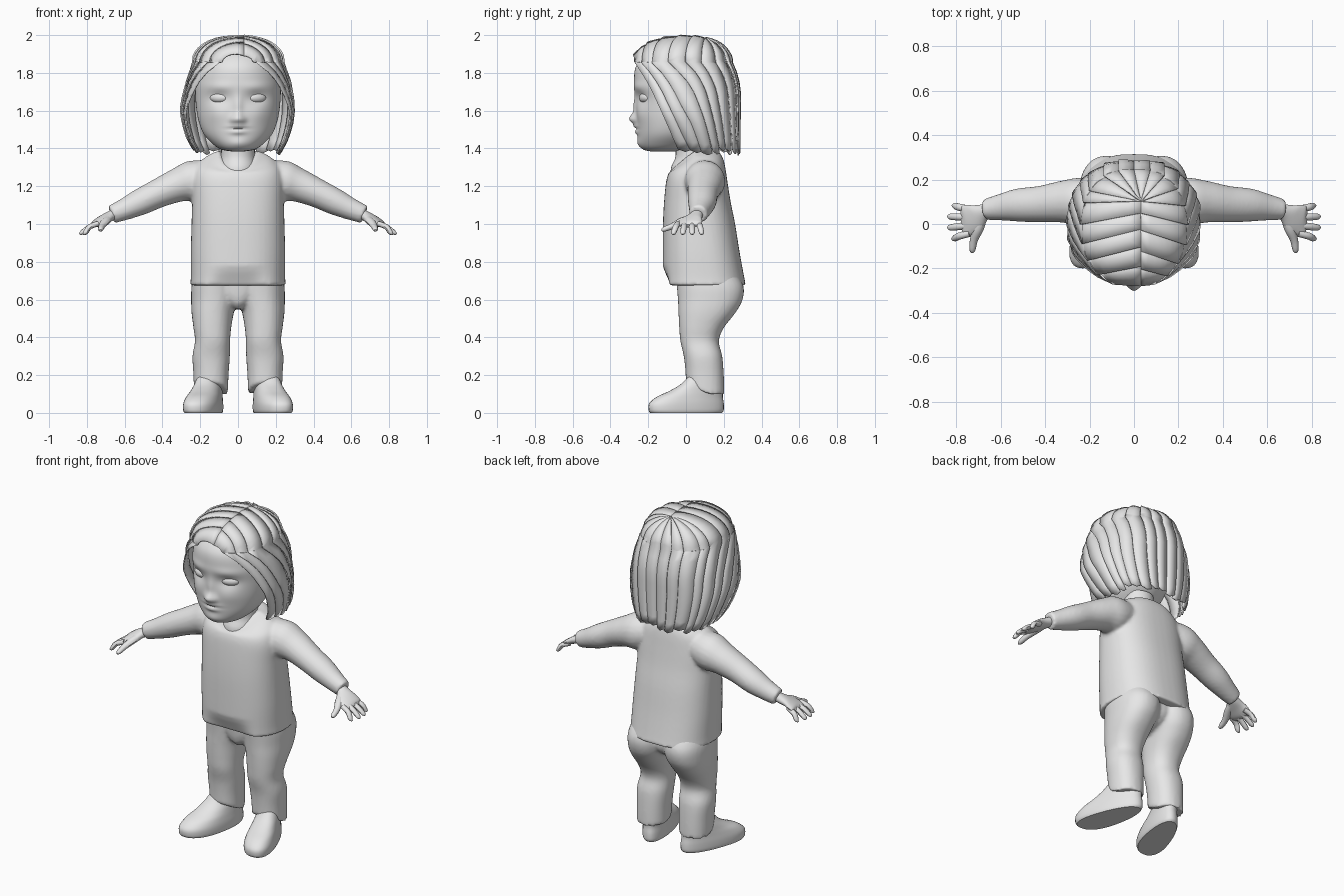
import bpy, bmesh, math, random
from mathutils import Vector

random.seed(4)
cube = bpy.data.objects.get("Cube")
if cube:
    bpy.data.objects.remove(cube)

GREY = (0.8, 0.8, 0.8, 1)
clay = bpy.data.materials.new("clay_grey")
clay.use_nodes = True
clay.diffuse_color = GREY
clay.node_tree.nodes["Principled BSDF"].inputs["Base Color"].default_value = GREY


def finish(name, bm, angle=40, recalc=True):
    if recalc:
        bmesh.ops.recalc_face_normals(bm, faces=bm.faces)
    mesh = bpy.data.meshes.new(name)
    bm.to_mesh(mesh)
    bm.free()
    mesh.materials.append(clay)
    ob = bpy.data.objects.new(name, mesh)
    bpy.context.collection.objects.link(ob)
    bpy.ops.object.select_all(action='DESELECT')
    ob.select_set(True)
    bpy.context.view_layer.objects.active = ob
    bpy.ops.object.shade_smooth_by_angle(angle=math.radians(angle))
    return ob


def finish_blended(name, parts):
    """Fuse overlapping closed parts into one soft cloth surface."""
    whole = parts[0]
    for part in parts[1:]:
        mesh = bpy.data.meshes.new("part")
        part.to_mesh(mesh)
        part.free()
        whole.from_mesh(mesh)
        bpy.data.meshes.remove(mesh)
    ob = finish(name, whole)
    fuse = ob.modifiers.new("fuse", 'REMESH')
    fuse.mode = 'VOXEL'
    fuse.voxel_size = .01
    fuse.use_smooth_shade = True
    soften = ob.modifiers.new("soften", 'SMOOTH')
    soften.factor = .5
    soften.iterations = 5


def densify(rows, steps):
    """Smooth curve through rows of numbers."""
    out = []
    n = len(rows)
    for i in range(n - 1):
        a, b, c, d = rows[max(i - 1, 0)], rows[i], rows[i + 1], rows[min(i + 2, n - 1)]
        for k in range(steps):
            t = k / steps
            out.append([q + t * (r - p) / 2 + t * t * (p - 2.5 * q + 2 * r - e / 2)
                        + t ** 3 * (1.5 * (q - r) + (e - p) / 2)
                        for p, q, r, e in zip(a, b, c, d)])
    return out + [list(rows[-1])]


def interp(table, x):
    for (a, fa), (b, fb) in zip(table, table[1:]):
        if x <= b:
            return fa + (fb - fa) * max(0, (x - a) / (b - a))
    return table[-1][1]


def skin(rings):
    """Join rings of points and cap both ends."""
    bm = bmesh.new()
    loops = [[bm.verts.new(p) for p in ring] for ring in rings]
    n = len(loops[0])
    for a, b in zip(loops, loops[1:]):
        for i in range(n):
            bm.faces.new((a[i], a[(i + 1) % n], b[(i + 1) % n], b[i]))
    bm.faces.new(loops[0])
    bm.faces.new(loops[-1])
    return bm


def spow(v, e):
    return math.copysign(abs(v) ** e, v)


def loft(rows, side=1, segs=32, steps=4, power=2.0):
    """Rows: z, centre x, half width, front y, back y, drop of the front."""
    rings = []
    for z, cx, rx, yf, yb, drop in densify(rows, steps):
        ring = []
        for i in range(segs):
            a = math.tau * i / segs
            c, s = spow(math.cos(a), 2 / power), spow(math.sin(a), 2 / power)
            ring.append((side * (cx + rx * c), (yf + yb) / 2 + (yb - yf) / 2 * s,
                         z + drop * min(s, 0)))
        rings.append(ring)
    return skin(rings)


def tube(rows, side=1, segs=20, steps=4):
    """Rows: x, y, z, half width, half height."""
    pts = densify(rows, steps)
    rings = []
    for i, (x, y, z, rw, rh) in enumerate(pts):
        t = Vector(pts[min(i + 1, len(pts) - 1)][:3]) - Vector(pts[max(i - 1, 0)][:3])
        w = t.cross(Vector((0, 0, 1))).normalized()
        h = w.cross(t).normalized()
        ring = []
        for k in range(segs):
            a = math.tau * k / segs
            p = Vector((x, y, z)) + w * rw * math.cos(a) + h * rh * math.sin(a)
            ring.append((side * p.x, p.y, p.z))
        rings.append(ring)
    return skin(rings)


# Shirt body, tucked in at the front of the hem
body = loft([
    (.675, 0, .253, -.122, .318, 0), (.72, 0, .25, -.122, .308, 0), (.85, 0, .25, -.123, .284, 0),
    (1.0, 0, .246, -.122, .26, 0), (1.12, 0, .243, -.116, .236, 0), (1.22, 0, .243, -.106, .22, 0),
    (1.3, 0, .225, -.096, .208, .04), (1.345, 0, .185, -.088, .197, .07),
    (1.375, 0, .135, -.082, .18, .1), (1.388, 0, .1, -.076, .16, .1)], segs=48, power=2.45)
for v in body.verts:
    if v.co.y < 0:
        v.co.y += .04 * math.exp(-(v.co.x / .13) ** 4) * max(0, min(1, (.77 - v.co.z) / .09))
finish("neck", loft([
    (1.24, 0, .1, -.08, .14, 0), (1.3, 0, .1, -.079, .14, 0),
    (1.36, 0, .09, -.055, .13, 0), (1.46, 0, .088, -.06, .12, 0)]))

# Head, with the face raised and sunk by soft bumps
head = loft([
    (1.385, 0, .04, -.19, -.05, 0), (1.395, 0, .09, -.225, 0, 0), (1.425, 0, .135, -.248, .06, 0),
    (1.48, 0, .183, -.257, .12, 0), (1.56, 0, .212, -.262, .17, 0), (1.66, 0, .225, -.266, .2, 0),
    (1.75, 0, .224, -.275, .2, 0), (1.84, 0, .2, -.262, .18, 0), (1.91, 0, .14, -.19, .13, 0),
    (1.94, 0, .05, -.07, .05, 0)], segs=128, steps=9, power=2.05)
bumps = [(0, 1.556, .03, .028, .033), (0, 1.62, .022, .06, .014), (0, 1.517, .045, .012, .012),
         (0, 1.487, .04, .013, .012), (0, 1.503, .055, .005, -.005), (0, 1.425, .05, .028, .008)]
for s in (-1, 1):
    bumps += [(s * .028, 1.55, .018, .018, .009), (s * .1, 1.665, .055, .035, -.016),
              (s * .11, 1.58, .06, .05, .008), (s * .1, 1.725, .07, .025, .006)]
for v in head.verts:
    if v.co.y < -.08:
        x, z = v.co.x, v.co.z
        v.co.y -= sum(amp * math.exp(-((x - bx) / sx) ** 2 - ((z - bz) / sz) ** 2)
                      for bx, bz, sx, sz, amp in bumps)
finish("head", head, 60)

sleeves, trousers = [], []
for side, label in ((1, "left"), (-1, "right")):
    # Eye
    eye = bmesh.new()
    bmesh.ops.create_uvsphere(eye, u_segments=24, v_segments=12, radius=1)
    turn = side * .42
    for v in eye.verts:
        x, y = v.co.x * .052, v.co.y * .026
        v.co = (side * .1 + x * math.cos(turn) - y * math.sin(turn),
                -.217 + x * math.sin(turn) + y * math.cos(turn), 1.668 + v.co.z * .027)
    finish(label + "_eye", eye)

    # Sleeve
    sleeves.append(tube([
        (.13, .09, 1.255, .09, .085), (.24, .1, 1.228, .108, .108), (.32, .1, 1.205, .095, .09),
        (.42, .09, 1.163, .082, .077), (.52, .085, 1.115, .075, .07),
        (.6, .075, 1.078, .06, .058), (.67, .065, 1.05, .047, .049)], side))

    # Palm, fingers and thumb
    finish(label + "_palm", tube([
        (.62, .065, 1.07, .03, .03), (.67, .055, 1.045, .035, .027), (.715, .03, 1.022, .062, .023),
        (.755, .015, 1.0, .07, .018), (.775, .012, .99, .055, .008)], side))
    for i in range(4):
        y = .068 - i * .037
        tip = .082 - i * .049
        reach = (.818, .838, .838, .82)[i]
        finish(label + "_finger", tube([
            (.74, y, 1.003, .015, .014), (.785, (y + tip) / 2, .985, .016, .014),
            (reach - .012, tip, .955, .014, .012), (reach, tip, .945, .005, .004)], side, 10, 3))
    finish(label + "_thumb", tube([
        (.675, .04, 1.035, .018, .018), (.7, -.02, 1.015, .024, .02), (.72, -.07, .99, .018, .016),
        (.727, -.115, .972, .014, .013), (.728, -.13, .967, .005, .005)], side, 10, 3))

    # Trouser leg, its hem raised at the front
    trousers.append(loft([
        (.1, .143, .09, 0, .203, -.06), (.2, .143, .093, -.004, .2, -.03),
        (.3, .142, .099, -.012, .192, 0), (.38, .135, .093, -.03, .174, 0),
        (.45, .136, .1, -.036, .2, 0), (.53, .134, .112, -.04, .262, 0),
        (.6, .126, .122, -.043, .3, 0), (.68, .12, .125, -.05, .302, 0),
        (.78, .11, .11, -.06, .24, 0)], side, power=2.25))

    # Shoe, widened and turned out toward the toe
    shoe = loft([
        (0, 0, .08, -.19, .19, 0), (.015, 0, .085, -.198, .2, 0), (.05, 0, .085, -.195, .2, 0),
        (.085, 0, .08, -.155, .195, 0), (.115, 0, .075, -.09, .195, 0),
        (.15, 0, .07, -.03, .19, 0), (.19, 0, .06, .01, .18, 0)], 1, 32, 4, 2.3)
    for v in shoe.verts:
        x, y = v.co.x, v.co.y
        v.co.x = side * (x * (1.02 - y) + .176 - .27 * y)
    finish(label + "_shoe", shoe)

# Trouser seat joins the legs
seat = loft([
    (.55, 0, .03, .0, .14, 0), (.58, 0, .08, -.03, .22, 0),
    (.64, 0, .16, -.045, .265, 0), (.76, 0, .2, -.055, .25, 0)])
finish_blended("trousers", [seat] + trousers)
finish_blended("shirt", [body] + sleeves)

# Hair: overlapping locks falling from a parting
HAIRLINE = [(1.36, 86), (1.52, 73), (1.62, 63), (1.7, 54), (1.78, 42), (1.85, 22)]
WIDTH = [(1.36, .26), (1.44, .29), (1.52, .298), (1.62, .29), (1.75, .264), (1.85, .232)]
BACK = [(1.4, .278), (1.72, .282), (1.8, .262), (1.85, .242)]


def hair_point(side, u, v, bottom, lift):
    z = 1.85 - (1.85 - bottom) * max(0, v - 1)
    front = math.radians(interp(HAIRLINE, z))
    a = front + (math.pi - front) * u
    depth = interp(BACK, z) if a > math.pi / 2 else .28
    x = side * interp(WIDTH, z) * spow(math.sin(a), .88)
    y = -depth * spow(math.cos(a), .88)
    x *= 1 - .2 * (1 - u) ** 2 * max(0, (1.6 - z) / .2)
    if v < 1:
        t = 1 - (1 - v) ** 2
        part = -.27 + .37 * min(1, 2 * u)
        x, y = .03 + (x - .03) * t, part + (y - part) * t
        rho = math.hypot(x / .235, y / (.245 if y > 0 else .28))
        z += .14 * math.sqrt(max(0, 1 - rho ** 2.3))
    return x * (1 + lift), y * (1 + lift), z + lift * .2


LOCKS = 9
for side, label in ((1, "left"), (-1, "right")):
    bm = bmesh.new()
    edges = [0] + [(k + random.uniform(-.22, .22)) / LOCKS for k in range(1, LOCKS)] + [1]
    for start, end in zip(edges, edges[1:]):
        bottom = 1.385 + random.uniform(-.015, .015)
        rise = random.uniform(.02, .05)
        rows = []
        for j in range(19):
            row = []
            for e in range(3):
                u = min(1, start + (end + .012 - start) * e / 2)
                low = bottom - (.012 if e == 1 else 0)
                row.append(bm.verts.new(hair_point(side, u, j / 9, low, rise * (1 - e / 2))))
            rows.append(row)
        for a, b in zip(rows, rows[1:]):
            for i in range(2):
                quad = (a[i], a[i + 1], b[i + 1], b[i])
                bm.faces.new(quad if side < 0 else quad[::-1])
    hair = finish(label + "_hair", bm, 35, recalc=False)
    thick = hair.modifiers.new("thickness", 'SOLIDIFY')
    thick.thickness = .008
    thick.offset = 0
